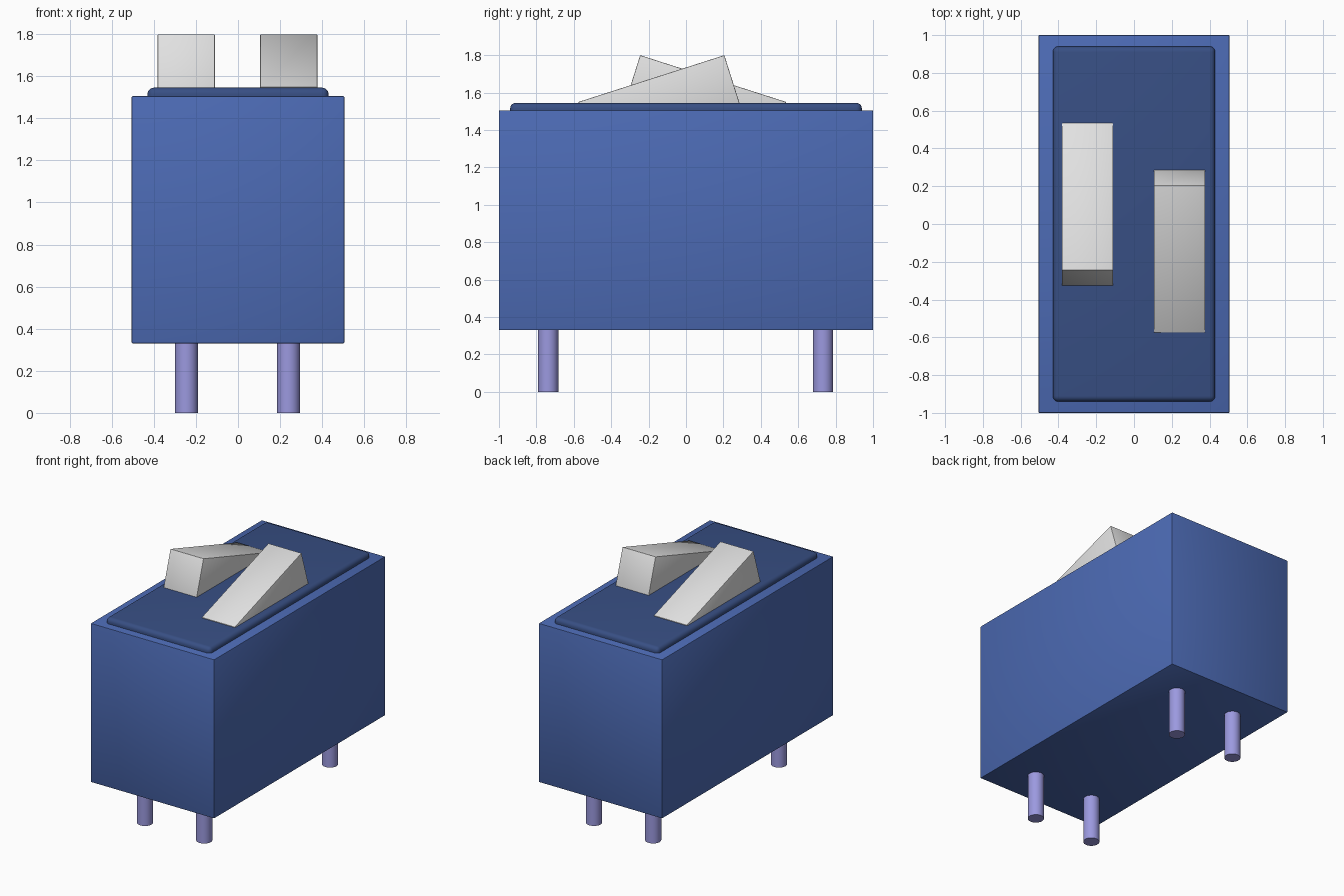
import bpy
import bmesh
import math

if "Cube" in bpy.data.objects:
    bpy.data.objects.remove(bpy.data.objects["Cube"], do_unlink=True)


def material(name, rgb):
    mat = bpy.data.materials.new(name)
    mat.use_nodes = True
    mat.diffuse_color = (*rgb, 1)
    bsdf = next(n for n in mat.node_tree.nodes if n.type == "BSDF_PRINCIPLED")
    bsdf.inputs["Base Color"].default_value = (*rgb, 1)
    return mat


BLUE = material("blue", (0.073, 0.146, 0.46))
NAVY = material("navy", (0.039, 0.078, 0.23))
GREY = material("light grey", (0.75, 0.75, 0.75))
LILAC = material("lilac", (0.33, 0.32, 0.74))


def finish(obj, name, mat, bevel=0, segments=1):
    obj.name = name
    obj.data.materials.append(mat)
    bpy.ops.object.select_all(action="DESELECT")
    obj.select_set(True)
    bpy.context.view_layer.objects.active = obj
    if bevel:
        mod = obj.modifiers.new("Bevel", "BEVEL")
        mod.width = bevel
        mod.segments = segments
        bpy.ops.object.modifier_apply(modifier=mod.name)
    bpy.ops.object.shade_smooth_by_angle(angle=math.radians(35))


def box(name, width, depth, bottom, top, mat, bevel, segments):
    bpy.ops.mesh.primitive_cube_add(size=1, location=(0, 0, (bottom + top) / 2))
    obj = bpy.context.object
    obj.scale = (width, depth, top - bottom)
    bpy.ops.object.transform_apply(location=False, rotation=False, scale=True)
    finish(obj, name, mat, bevel, segments)


def lever(name, x_min, x_max, profile):
    # Extrude a side profile (y, z) across x
    bm = bmesh.new()
    face = bm.faces.new([bm.verts.new((x_min, y, z)) for y, z in profile])
    out = bmesh.ops.extrude_face_region(bm, geom=[face])
    moved = [v for v in out["geom"] if isinstance(v, bmesh.types.BMVert)]
    bmesh.ops.translate(bm, verts=moved, vec=(x_max - x_min, 0, 0))
    bmesh.ops.recalc_face_normals(bm, faces=bm.faces)
    mesh = bpy.data.meshes.new(name)
    bm.to_mesh(mesh)
    bm.free()
    obj = bpy.data.objects.new(name, mesh)
    bpy.context.collection.objects.link(obj)
    finish(obj, name, GREY, 0.004, 2)


# Housing and its raised rounded top plate
box("housing", 1.01, 2, 0.33, 1.505, BLUE, 0.005, 2)
box("top_plate", 0.86, 1.88, 1.44, 1.545, NAVY, 0.03, 5)

# Two opposed rocker levers
profile = [(-0.575, 1.55), (0.205, 1.8), (0.3, 1.5), (-0.56, 1.5)]
lever("left_lever", 0.105, 0.377, profile)
lever("right_lever", -0.382, -0.11, [(-0.04 - y, z) for y, z in profile])

# Four round pins
for side, x in (("left", 0.24), ("right", -0.245)):
    for end, y in (("front", -0.737), ("back", 0.733)):
        bpy.ops.mesh.primitive_cylinder_add(
            vertices=32, radius=0.054, depth=0.4, location=(x, y, 0.2))
        finish(bpy.context.object, f"{end}_{side}_pin", LILAC)
